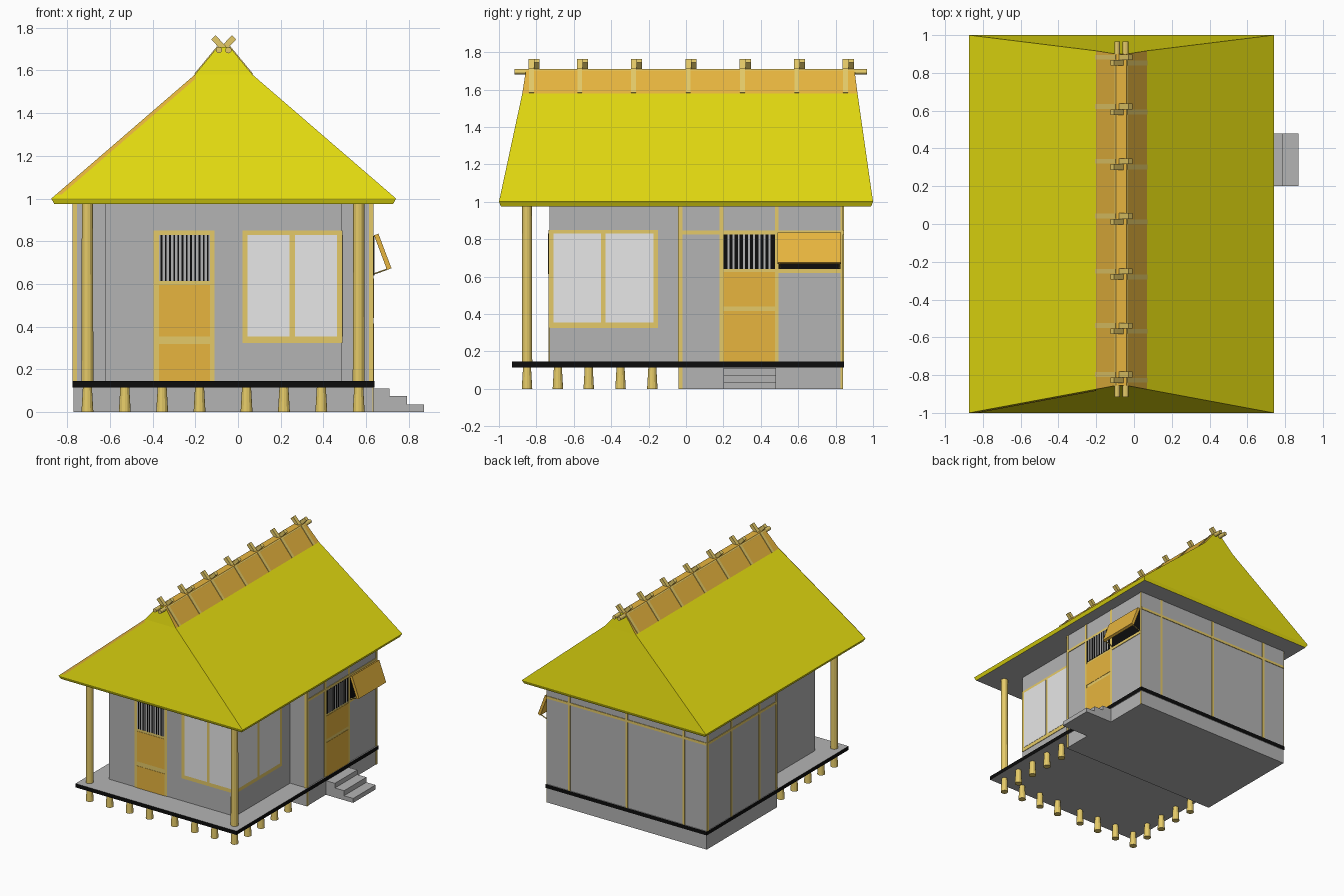
import bpy, bmesh, math
from mathutils import Vector

if "Cube" in bpy.data.objects:
    bpy.data.objects.remove(bpy.data.objects["Cube"])


def lin(c):
    c /= 255
    return c / 12.92 if c <= 0.04045 else ((c + 0.055) / 1.055) ** 2.4


def material(name, r, g, b):
    m = bpy.data.materials.new(name)
    m.diffuse_color = (lin(r), lin(g), lin(b), 1)
    m.use_nodes = True
    m.node_tree.nodes["Principled BSDF"].inputs["Base Color"].default_value = m.diffuse_color
    return m


GREY = material("grey_wall", 180, 180, 180)
PANE = material("pale_pane", 232, 232, 232)
YELLOW = material("yellow_thatch", 238, 229, 17)
ORANGE = material("orange_wood", 231, 181, 62)
TAN = material("tan_bamboo", 229, 202, 104)
BLACK = material("black", 12, 12, 12)


def add_mesh(name, verts, faces, *mats):
    me = bpy.data.meshes.new(name)
    me.from_pydata(verts, [], faces)
    for m in mats:
        me.materials.append(m)
    ob = bpy.data.objects.new(name, me)
    bpy.context.collection.objects.link(ob)
    bm = bmesh.new()
    bm.from_mesh(me)
    if len(bm.faces) > 1:
        bmesh.ops.recalc_face_normals(bm, faces=bm.faces)
    bm.to_mesh(me)
    bm.free()
    return ob


def loft(name, rings, *mats):
    """Closed solid through a stack of rings with equal point counts."""
    n = len(rings[0])
    verts = [p for r in rings for p in r]
    faces = [(k * n + i, k * n + (i + 1) % n, (k + 1) * n + (i + 1) % n, (k + 1) * n + i)
             for k in range(len(rings) - 1) for i in range(n)]
    faces += [tuple(range(n)), tuple(range(len(verts) - n, len(verts)))]
    return add_mesh(name, verts, faces, *mats)


def rect(x0, x1, y0, y1, z):
    return [(x0, y0, z), (x1, y0, z), (x1, y1, z), (x0, y1, z)]


def box(name, x0, x1, y0, y1, z0, z1, *mats):
    return loft(name, [rect(x0, x1, y0, y1, z0), rect(x0, x1, y0, y1, z1)], *mats)


def pole(name, a, b, r0, r1, mat, n=12):
    a, b = Vector(a), Vector(b)
    q = (b - a).to_track_quat('Z', 'Y')
    ring = lambda c, r: [c + q @ Vector((r * math.cos(t), r * math.sin(t), 0))
                         for t in (2 * math.pi * i / n for i in range(n))]
    return loft(name, [ring(a, r0), ring(b, r1)], mat)


def slab_xz(name, pts, y0, y1, mat):
    return loft(name, [[(x, y0, z) for x, z in pts], [(x, y1, z) for x, z in pts]], mat)


def bar_xz(name, a, b, w, y0, y1, mat):
    """Straight bar in the xz plane, w thick, from y0 to y1."""
    a, b = Vector(a), Vector(b)
    d = (b - a).normalized() * w / 2
    n = Vector((-d.y, d.x))
    return slab_xz(name, [a + n, b + n, b - n, a - n], y0, y1, mat)


def plate(name, wall, a0, a1, z0, z1, mat, d=0.004):
    """Thin plate on a wall: (axis, position, outward sign)."""
    axis, p, s = wall
    lo, hi = sorted((p - s * 0.002, p + s * d))
    if axis == 'x':
        return box(name, lo, hi, a0, a1, z0, z1, mat)
    return box(name, a0, a1, lo, hi, z0, z1, mat)


# main volumes
X0, X1, YM, YB = -0.77, 0.63, -0.04, 0.84
FX0, FX1, FY = -0.62, 0.485, -0.73
FLOOR, TOP = 0.145, 0.976
box("back_room", X0, X1, YM, YB, 0, TOP, GREY)
box("front_room", FX0, FX1, FY, YM, FLOOR - 0.01, TOP, GREY)

# floor deck: grey top and bottom, black rim
deck = box("floor_deck", X0 - 0.004, X1 + 0.008, -0.93, YB + 0.006, 0.115, FLOOR, GREY, BLACK)
for f in deck.data.polygons:
    f.material_index = int(abs(f.normal.z) < 0.5)

# stilts and veranda posts
for x in (-0.705, -0.53, -0.355, -0.18, 0.04, 0.215, 0.39, 0.565):
    pole("front_stilt", (x, -0.85, 0), (x, -0.85, 0.12), 0.028, 0.021, TAN)
for x in (-0.705, 0.565):
    for y in (-0.685, -0.52, -0.35, -0.18):
        pole("side_stilt", (x, y, 0), (x, y, 0.12), 0.028, 0.021, TAN)
    pole("veranda_post", (x, -0.85, FLOOR), (x, -0.85, TOP), 0.028, 0.026, TAN)

# steps
slab_xz("steps", [(0.62, 0), (0.87, 0), (0.87, 0.035), (0.79, 0.035), (0.79, 0.075),
                  (0.71, 0.075), (0.71, 0.112), (0.62, 0.112)], 0.2, 0.48, GREY)

# roof: eave rim, thatch slopes, steeper ridge cap
CX = -0.067
roof = loft("roof", [rect(CX - h, CX + h, y0, y1, z) for h, y0, y1, z in (
    (0.793, -0.99, 0.99, 0.975), (0.807, -1, 1, 1.0),
    (0.135, -0.875, 0.917, 1.58), (0.028, -0.855, 0.90, 1.71))], YELLOW, ORANGE, GREY)
for f in roof.data.polygons:
    if f.normal.z < -0.99:
        f.material_index = 2
    elif f.center.z > 1.6 and abs(f.normal.y) < 0.5:
        f.material_index = 1
add_mesh("left_gable_trim", [(x, -1.004 + (z - 1) * 0.2155, z) for x, z in (
    (-0.850, 1.02), (-0.825, 1.02), (-0.2, 1.56), (-0.2, 1.58))], [(0, 1, 2, 3)], ORANGE)

# ridge poles, crossed logs and the bands running down the cap
for x in (CX - 0.022, CX + 0.022):
    pole("ridge_pole", (x, -0.917, 1.695), (x, 0.967, 1.695), 0.015, 0.015, TAN)
for y in (-0.812, -0.553, -0.265, 0.027, 0.317, 0.607, 0.868):
    for s in (-1, 1):
        yc = y + s * 0.015
        bar_xz("ridge_log", (CX + s * 0.048, 1.755), (CX - s * 0.035, 1.665), 0.028,
               yc - 0.015, yc + 0.015, TAN)
        bar_xz("cap_band", (CX - s * 0.136, 1.581), (CX - s * 0.029, 1.711), 0.006,
               yc - 0.013, yc + 0.013, TAN)

FRONT, SIDE = ('y', FY, -1), ('x', FX1, 1)
RIGHT, LEFT, BACK, MID = ('x', X1, 1), ('x', X0, -1), ('y', YB, 1), ('y', YM, -1)

# corner windows of the front room
for wall, a, b in ((FRONT, 0.02, FX1 + 0.004), (SIDE, FY - 0.004, -0.15)):
    plate("window_frame", wall, a, b, 0.325, 0.85, TAN)
    w = (b - a - 0.075) / 2
    for k in range(2):
        p = a + 0.025 + k * (w + 0.025)
        plate("window_pane", wall, p, p + w, 0.355, 0.83, PANE, 0.006)

# front door
plate("front_door_frame", FRONT, -0.395, -0.11, FLOOR, 0.85, TAN)
for z0, z1 in ((FLOOR, 0.32), (0.355, 0.595)):
    plate("front_door_panel", FRONT, -0.37, -0.13, z0, z1, ORANGE, 0.006)
plate("front_door_grille", FRONT, -0.37, -0.13, 0.615, 0.83, GREY, 0.006)
for i in range(12):
    x = -0.362 + i * 0.0197
    plate("front_grille_bar", FRONT, x, x + 0.008, 0.615, 0.83, BLACK, 0.008)

# right wall: posts, rails and side door
for a, b, z0 in ((YM, -0.02, 0), (0.18, 0.20, FLOOR), (0.475, 0.495, FLOOR), (0.825, YB, 0)):
    plate("right_wall_post", RIGHT, a, b, z0, 0.975, TAN)
plate("right_wall_rail", RIGHT, YM, YB, 0.825, 0.845, TAN, 0.0045)
plate("window_sill_rail", RIGHT, 0.475, YB, 0.62, 0.64, TAN, 0.0045)
plate("side_door_frame", RIGHT, 0.195, 0.48, FLOOR, 0.83, TAN, 0.0035)
for z0, z1 in ((FLOOR, 0.415), (0.44, 0.625)):
    plate("side_door_panel", RIGHT, 0.20, 0.475, z0, z1, ORANGE, 0.006)
plate("side_door_grille", RIGHT, 0.20, 0.475, 0.64, 0.825, BLACK, 0.006)
for i in range(9):
    y = 0.222 + i * 0.0275
    plate("side_grille_bar", RIGHT, y, y + 0.010, 0.64, 0.825, GREY, 0.008)

# awning window
plate("awning_opening", RIGHT, 0.495, 0.825, 0.64, 0.825, BLACK)
bar_xz("awning", (0.647, 0.832), (0.708, 0.67), 0.022, 0.49, 0.83, ORANGE)
for y in (0.50, 0.82):
    pole("awning_stay", (0.63, y, 0.645), (0.705, y, 0.672), 0.004, 0.004, TAN, 6)

# timber lines on the back, left and middle walls
for c in (-0.57, -0.07, 0.435):
    plate("back_wall_post", BACK, c - 0.01, c + 0.01, FLOOR, 0.975, TAN)
for c in (YM + 0.01, 0.18, 0.53, YB - 0.01):
    plate("left_wall_post", LEFT, c - 0.01, c + 0.01, FLOOR, 0.975, TAN)
plate("back_wall_rail", BACK, X0, X1, 0.825, 0.845, TAN, 0.0045)
plate("left_wall_rail", LEFT, YM, YB, 0.825, 0.845, TAN, 0.0045)
for a in (X0, X1 - 0.017):
    plate("corner_post", MID, a, a + 0.017, FLOOR, 0.975, TAN)
